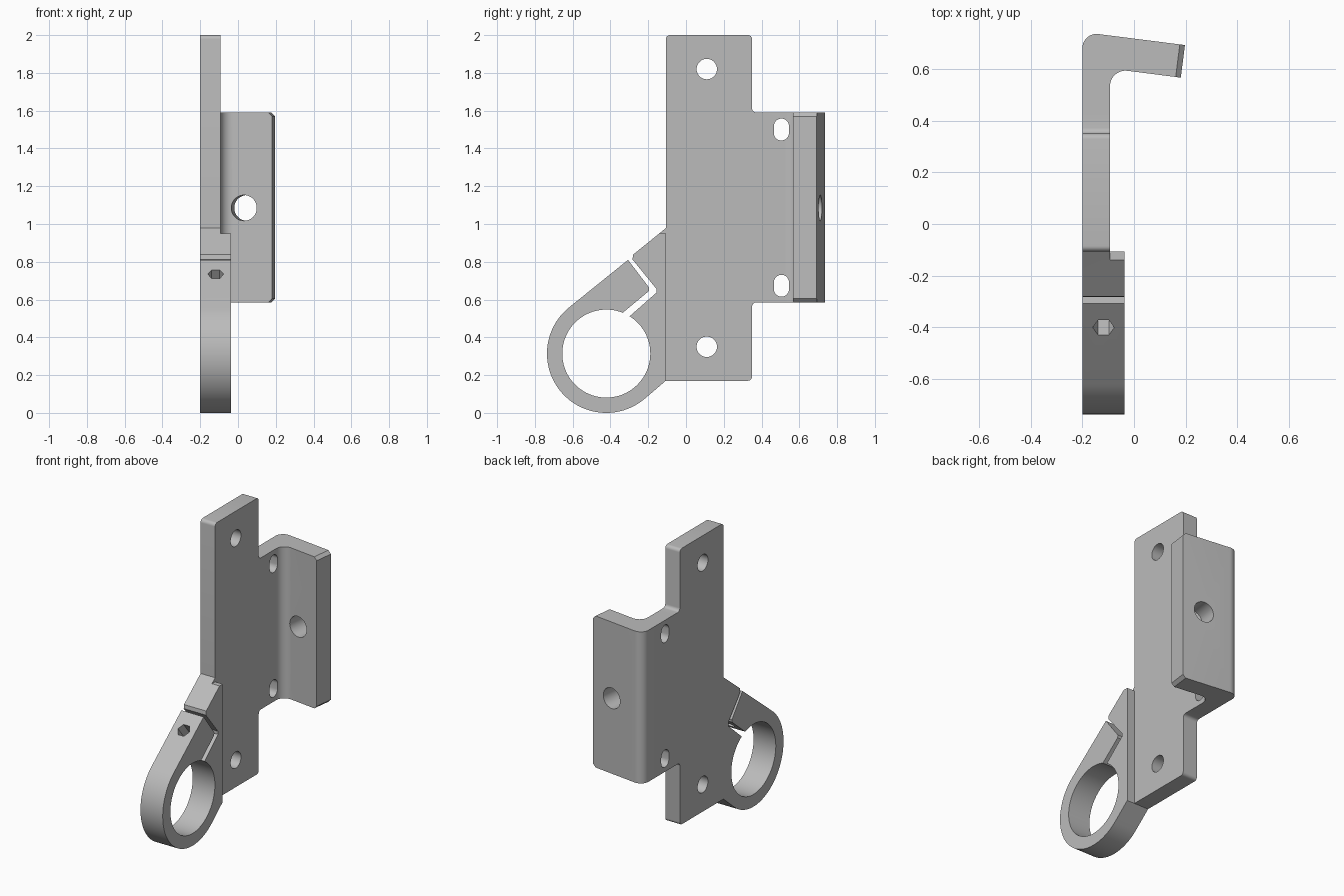
import bpy, bmesh
from math import cos, sin, radians
from mathutils import Vector, Matrix

cube = bpy.data.objects.get("Cube")
if cube:
    bpy.data.objects.remove(cube)

grey = bpy.data.materials.new("plain grey")
grey.use_nodes = True
grey.diffuse_color = (0.5, 0.5, 0.5, 1)
grey.node_tree.nodes["Principled BSDF"].inputs["Base Color"].default_value = (0.5, 0.5, 0.5, 1)


def arc(cx, cy, r, start, end, n=6):
    angles = [radians(start + (end - start) * i / n) for i in range(n + 1)]
    return [(cx + r * cos(a), cy + r * sin(a)) for a in angles]


def circle(cx, cy, r, n=48):
    return arc(cx, cy, r, 0, 360, n)[:-1]


def frame(origin, u, v):
    u, v = Vector(u).normalized(), Vector(v).normalized()
    m = Matrix((u, v, u.cross(v))).transposed().to_4x4()
    m.translation = Vector(origin)
    return m


def prism(name, outline, matrix, low, high):
    """Extrude a 2D outline along the third axis of a frame."""
    bm = bmesh.new()
    face = bm.faces.new([bm.verts.new((a, b, low)) for a, b in outline])
    new = bmesh.ops.extrude_face_region(bm, geom=[face])["geom"]
    moved = [g for g in new if isinstance(g, bmesh.types.BMVert)]
    bmesh.ops.translate(bm, verts=moved, vec=(0, 0, high - low))
    bm.transform(matrix)
    bmesh.ops.recalc_face_normals(bm, faces=bm.faces)
    mesh = bpy.data.meshes.new(name)
    bm.to_mesh(mesh)
    bm.free()
    mesh.materials.append(grey)
    obj = bpy.data.objects.new(name, mesh)
    bpy.context.collection.objects.link(obj)
    return obj


def combine(body, other, operation):
    mod = body.modifiers.new(operation, "BOOLEAN")
    mod.operation, mod.solver, mod.object = operation, "EXACT", other
    bpy.context.view_layer.objects.active = body
    bpy.ops.object.modifier_apply(modifier=mod.name)
    bpy.data.objects.remove(other)


SIDE = frame((0, 0, 0), (0, 1, 0), (0, 0, 1))
BACK, FACE, STEP = -0.2, -0.093, -0.037
FRONT, REAR, LOW, HIGH = -0.107, 0.35, 0.585, 1.59
R = 0.022

# Tall mounting plate, with rounded corners and fillets beside the flange
plate = [(FRONT, 0.17)]
plate += arc(REAR - R, 0.17 + R, R, -90, 0)
plate += arc(REAR + R, LOW - R, R, 180, 90)
plate += [(0.42, LOW), (0.42, HIGH)]
plate += arc(REAR + R, HIGH + R, R, 270, 180)
plate += arc(REAR - R, 2 - R, R, 0, 90)
plate += arc(FRONT + R, 2 - R, R, 90, 180)
plate += [(FRONT, 0.978), (-0.14, 0.951), (FRONT, 0.951)]
bracket = prism("bracket", plate, SIDE, BACK, FACE)

# Bent flange: a thicker lip turned slightly past square
TILT = 7.2
lip_dir = Vector((cos(radians(TILT)), -sin(radians(TILT)), 0))
flange = [(FACE, 0.42)]
flange += arc(FACE + 0.06, 0.533, 0.06, 180, 90 - TILT, 10)
flange += [(0.181, 0.566), (0.197, 0.692)]
flange += arc(BACK + 0.055, 0.68, 0.055, 90 - TILT, 180, 10)
flange += [(BACK, 0.42)]
flange = prism("flange", flange, frame((0, 0, 0), (1, 0, 0), (0, 1, 0)), LOW, HIGH)

# Chamfer the two free corners of the lip
bm = bmesh.new()
bm.from_mesh(flange.data)
corners = [e for e in bm.edges
           if all(v.co.x > 0.17 for v in e.verts)
           and abs(e.verts[0].co.z - e.verts[1].co.z) < 0.01]
bmesh.ops.bevel(bm, geom=corners, offset=0.02, segments=1, affect="EDGES")
bm.to_mesh(flange.data)
bm.free()

# Split ring clamp with its two jaws
CY, CZ = -0.422, 0.314
clamp = [(FRONT, 0.951), (-0.14, 0.951), (-0.28, 0.838), (-0.283, 0.812),
         (-0.157, 0.657), (-0.157, 0.636)]
clamp += arc(CY, CZ, 0.233, 58, -292, 72)
clamp += [(-0.197, 0.645), (-0.195, 0.663), (-0.307, 0.81)]
clamp += arc(CY, CZ, 0.314, 128.8, 310, 48)
clamp += [(FRONT, 0.17)]
clamp = prism("clamp", clamp, SIDE, BACK, STEP)

for part in (flange, clamp):
    combine(bracket, part, "UNION")

# Round holes and short slots through the plate
cutters = [prism("hole_cutter", circle(0.11, z, 0.054), SIDE, -0.4, 0.1) for z in (0.35, 1.82)]
for z in (0.673, 1.5):
    slot = arc(0.505, z + 0.018, 0.04, 0, 180, 16) + arc(0.505, z - 0.018, 0.04, 180, 360, 16)
    cutters.append(prism("slot_cutter", slot, SIDE, -0.4, 0.1))

# Round hole square to the lip
lip = frame((0.04, 0.65, 1.085), lip_dir, (0, 0, 1))
cutters.append(prism("lip_hole_cutter", circle(0, 0, 0.068), lip, -0.2, 0.2))

# Hexagonal screw pocket square to the sloping jaw
jaw = frame((-0.118, -0.4, 0.734), (1, 0, 0), (0, 0.779, 0.627))
cutters.append(prism("hex_cutter", circle(0, 0, 0.042, 6), jaw, -0.3, 0.1))

for cutter in cutters:
    combine(bracket, cutter, "DIFFERENCE")

# Smooth the curved walls, keep edges crisp
bpy.ops.object.select_all(action="DESELECT")
bracket.select_set(True)
bpy.context.view_layer.objects.active = bracket
bpy.ops.object.shade_smooth_by_angle(angle=radians(25))
